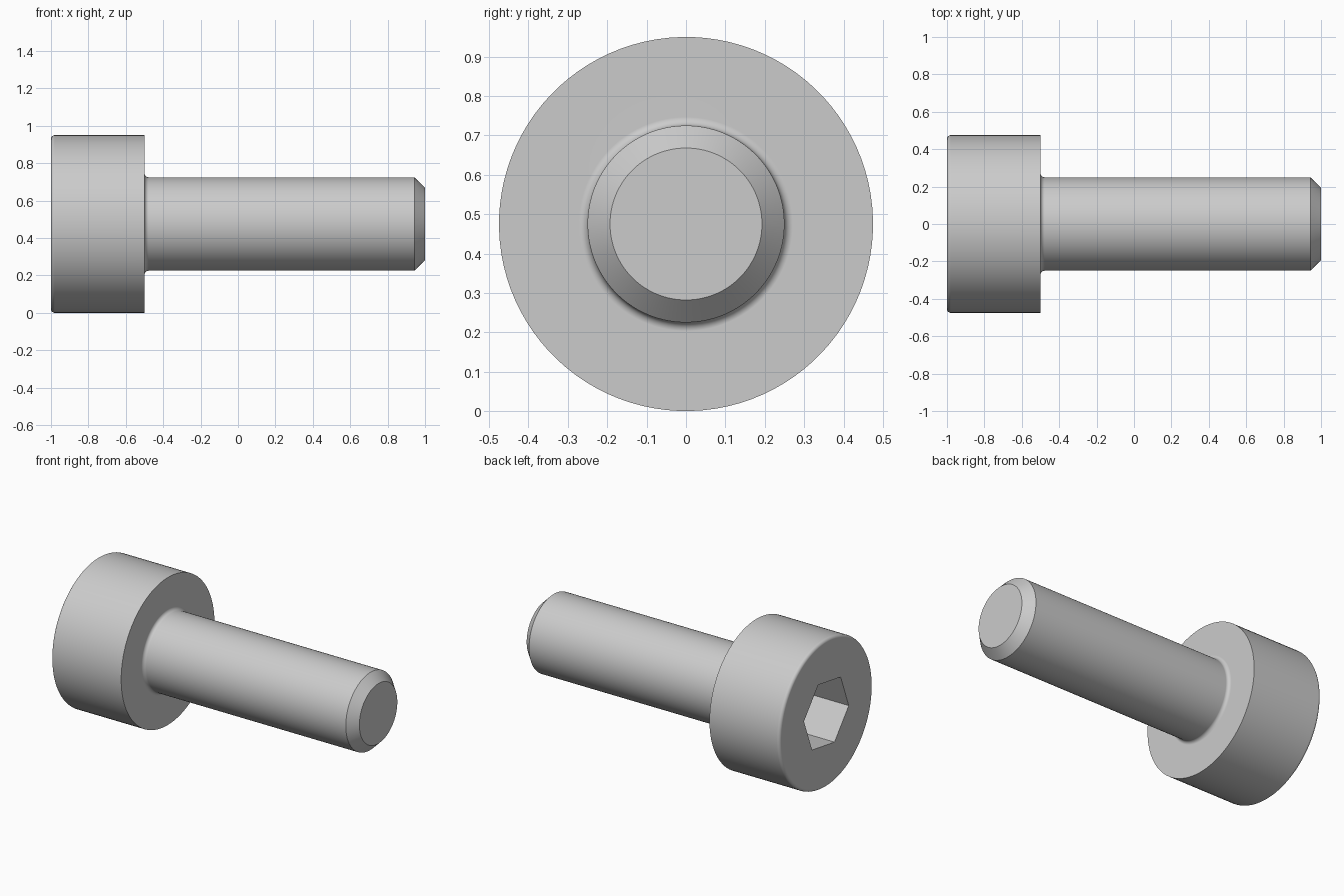
import bpy, bmesh
from math import sin, cos, pi, radians

cube = bpy.data.objects.get("Cube")
if cube:
    bpy.data.objects.remove(cube, do_unlink=True)

SEGMENTS = 96          # multiple of six, so socket corners fall on vertices
TURN = radians(9)      # rotation of the hex socket about the screw axis
HEAD_R, SHAFT_R, TIP_R = 0.475, 0.25, 0.193
SOCKET_FLAT = 0.2      # half the distance across the socket flats
SOCKET_DEPTH = 0.25
EDGE, FILLET = 0.02, 0.022


def arc(cx, cr, radius, start, end, steps=6):
    """Points (x, r) along a circular arc of the profile, in degrees."""
    angles = [radians(start + (end - start) * i / steps) for i in range(steps + 1)]
    return [(cx + radius * cos(a), cr + radius * sin(a)) for a in angles]


def ring(bm, x, radius, hexagonal=False):
    """One loop of vertices around the x axis, round or six-sided."""
    verts = []
    for i in range(SEGMENTS):
        a = 2 * pi * i / SEGMENTS
        r = radius / cos(a % (pi / 3) - pi / 6) if hexagonal else radius
        verts.append(bm.verts.new((x, r * cos(a + TURN), HEAD_R + r * sin(a + TURN))))
    return verts


# Outer profile: rounded head rim, underside, fillet, shaft, chamfered tip
profile = arc(-1 + EDGE, HEAD_R - EDGE, EDGE, 180, 90)
profile += [(-0.5, HEAD_R)]
profile += arc(-0.5 + FILLET, SHAFT_R + FILLET, FILLET, 180, 270)
profile += [(0.943, SHAFT_R), (1, TIP_R)]

bm = bmesh.new()
# Hex socket floor and mouth, then the turned body
rings = [ring(bm, x, SOCKET_FLAT, True) for x in (-1 + SOCKET_DEPTH, -1)]
rings += [ring(bm, x, r) for x, r in profile]
for a, b in zip(rings, rings[1:]):
    for i in range(SEGMENTS):
        j = (i + 1) % SEGMENTS
        bm.faces.new((a[i], a[j], b[j], b[i]))
bm.faces.new(rings[0])
bm.faces.new(rings[-1])
bmesh.ops.recalc_face_normals(bm, faces=bm.faces[:])

mesh = bpy.data.meshes.new("socket_head_screw")
bm.to_mesh(mesh)
bm.free()
screw = bpy.data.objects.new("socket_head_screw", mesh)
bpy.context.collection.objects.link(screw)

# Plain grey metal
grey = bpy.data.materials.new("grey_metal")
grey.use_nodes = True
colour = (0.6, 0.6, 0.6, 1)
grey.diffuse_color = colour
grey.node_tree.nodes["Principled BSDF"].inputs["Base Color"].default_value = colour
mesh.materials.append(grey)

# Smooth round surfaces with crisp edges and flat end faces
bpy.ops.object.select_all(action="DESELECT")
screw.select_set(True)
bpy.context.view_layer.objects.active = screw
bpy.ops.object.shade_smooth_by_angle(angle=radians(30))
weighted = screw.modifiers.new("weighted_normals", "WEIGHTED_NORMAL")
weighted.keep_sharp = True
